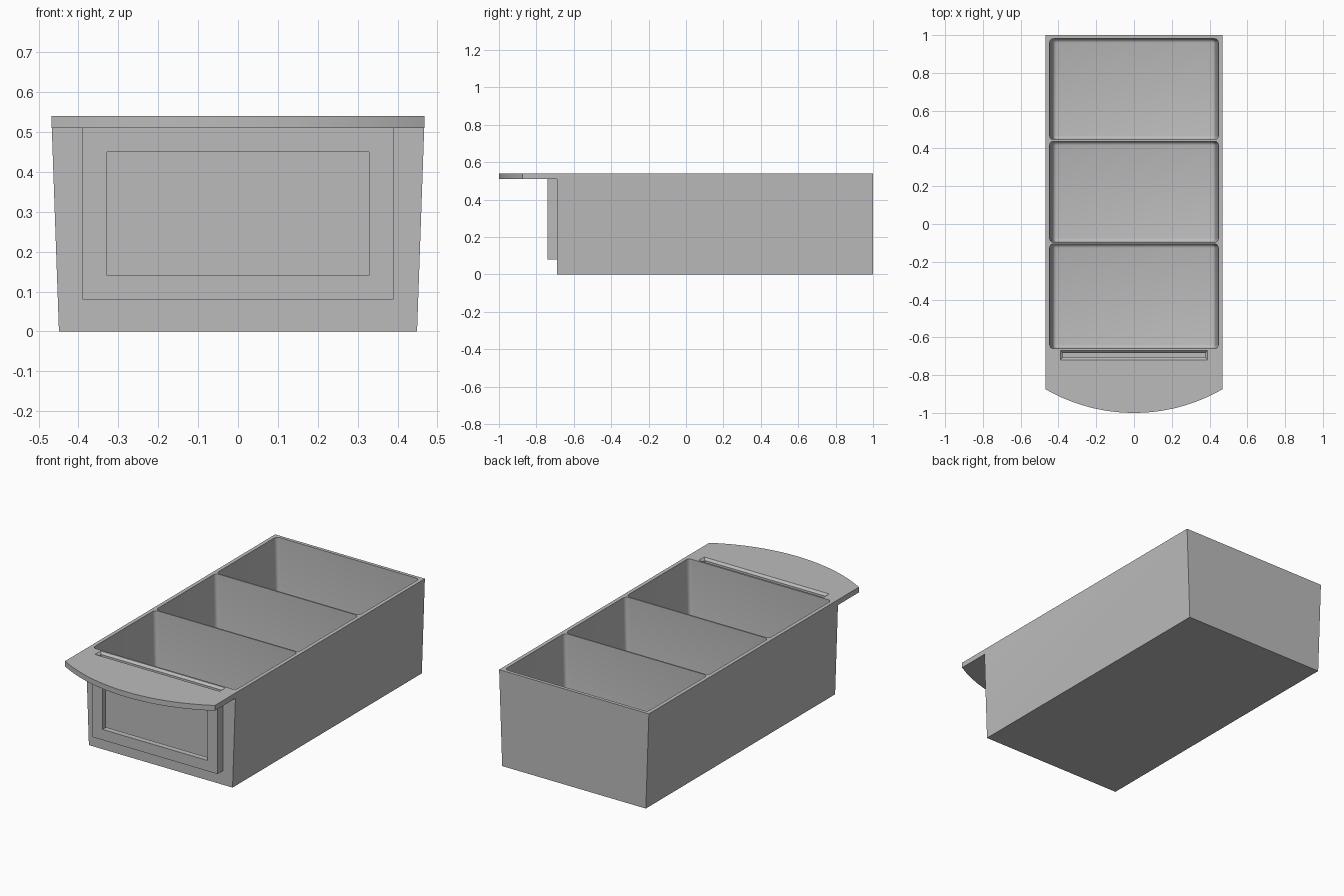
import bpy, bmesh, math

cube = bpy.data.objects.get("Cube")
if cube:
    bpy.data.objects.remove(cube, do_unlink=True)

grey = bpy.data.materials.new("plain grey")
grey.use_nodes = True
COLOUR = (0.5, 0.5, 0.5, 1)
grey.diffuse_color = COLOUR
grey.node_tree.nodes["Principled BSDF"].inputs["Base Color"].default_value = COLOUR


def add_object(name, bm):
    bmesh.ops.recalc_face_normals(bm, faces=bm.faces)
    mesh = bpy.data.meshes.new(name)
    bm.to_mesh(mesh)
    bm.free()
    mesh.materials.append(grey)
    ob = bpy.data.objects.new(name, mesh)
    bpy.context.collection.objects.link(ob)
    return ob


def loft(name, low, high, z0, z1, radius=0):
    """Solid between two outlines; radius rounds every edge except the top."""
    bm = bmesh.new()
    a = [bm.verts.new((x, y, z0)) for x, y in low]
    b = [bm.verts.new((x, y, z1)) for x, y in high]
    n = len(a)
    bm.faces.new(a)
    bm.faces.new(b)
    for i in range(n):
        j = (i + 1) % n
        bm.faces.new((a[i], a[j], b[j], b[i]))
    if radius:
        edges = [e for e in bm.edges if any(v in a for v in e.verts)]
        bmesh.ops.bevel(bm, geom=edges, offset=radius, segments=4,
                        profile=0.5, affect='EDGES')
    return add_object(name, bm)


def rect(half, y0, y1):
    return [(-half, y0), (half, y0), (half, y1), (-half, y1)]


def box(name, half, y0, y1, z0, z1):
    return loft(name, rect(half, y0, y1), rect(half, y0, y1), z0, z1)


def combine(target, other, operation):
    mod = target.modifiers.new(other.name, 'BOOLEAN')
    mod.operation = operation
    mod.solver = 'EXACT'
    mod.object = other
    bpy.context.view_layer.objects.active = target
    bpy.ops.object.modifier_apply(modifier=mod.name)
    bpy.data.objects.remove(other, do_unlink=True)


TOP, LIP, FRONT = 0.54, 0.51, -0.69

# Tapered bin body
bin_body = loft("storage_bin", rect(0.449, FRONT, 1), rect(0.468, FRONT, 1), 0, TOP)

# Curved front handle lip
sag, half = 0.125, 0.468
radius = (half ** 2 + sag ** 2) / (2 * sag)
sweep = math.asin(half / radius)
STEPS = 32
arc = [(radius * math.sin(t), radius - 1 - radius * math.cos(t))
       for t in (sweep * (2 * i / STEPS - 1) for i in range(STEPS + 1))]
outline = arc + [(half, FRONT), (0.466, -0.67), (-0.466, -0.67), (-half, FRONT)]
combine(bin_body, loft("handle_lip", outline, outline, LIP, TOP), 'UNION')

# Label holder on the front
combine(bin_body, box("label_holder", 0.39, -0.74, -0.67, 0.08, 0.525), 'UNION')

# Three compartments with rounded corners
for i, (y0, y1) in enumerate([(-0.66, -0.105), (-0.097, 0.438), (0.446, 0.981)]):
    pocket = loft(f"compartment_{i}", rect(0.43, y0 + 0.002, y1 - 0.002),
                  rect(0.447, y0, y1), 0.02, TOP + 0.02, 0.02)
    combine(bin_body, pocket, 'DIFFERENCE')

# Card slot with a chamfered mouth, and the label window
combine(bin_body, box("card_slot", 0.378, -0.708, -0.682, 0.1, TOP + 0.1), 'DIFFERENCE')
mouth = loft("slot_mouth", rect(0.378, -0.708, -0.682),
             rect(0.402, -0.732, -0.658), TOP - 0.012, TOP + 0.012)
combine(bin_body, mouth, 'DIFFERENCE')
combine(bin_body, box("label_window", 0.328, -0.78, -0.695, 0.14, 0.45), 'DIFFERENCE')

# Smooth the rounded corners and keep the edges crisp
bpy.ops.object.select_all(action='DESELECT')
bin_body.select_set(True)
bpy.context.view_layer.objects.active = bin_body
bpy.ops.object.shade_smooth_by_angle(angle=math.radians(30))
